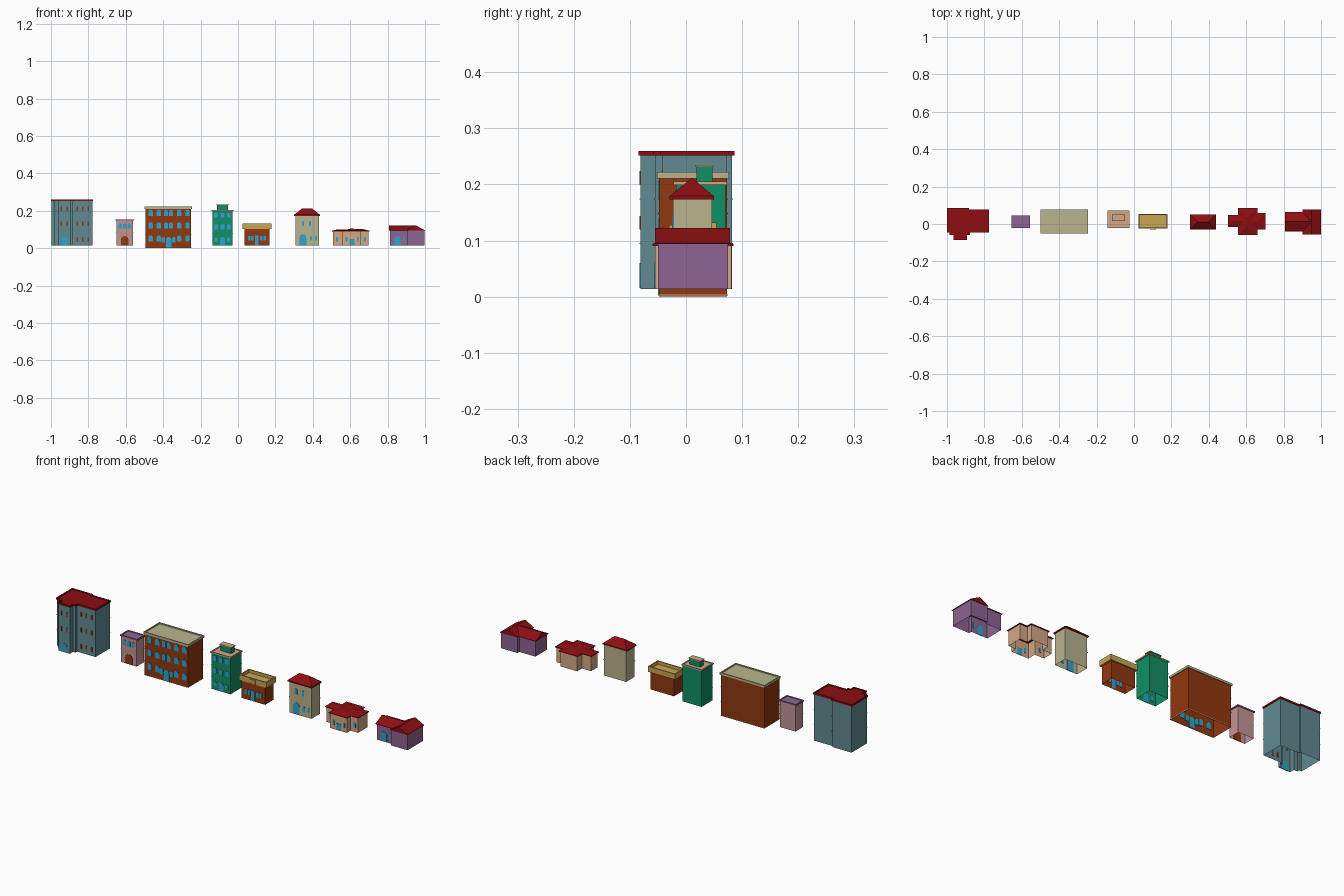
import bpy, bmesh, math

if "Cube" in bpy.data.objects:
    bpy.data.objects.remove(bpy.data.objects["Cube"])

def lin(c):
    c /= 255
    return c / 12.92 if c <= 0.04045 else ((c + 0.055) / 1.055) ** 2.4

COLOURS = {
    "slate_teal": (97, 138, 145), "roof_red": (142, 14, 18), "pale_pink": (196, 148, 148),
    "purple": (143, 100, 146), "brick_brown": (145, 56, 15), "khaki": (186, 180, 142),
    "green": (16, 144, 100), "tan": (211, 168, 134), "gold": (203, 166, 84),
    "window_blue": (45, 165, 208)}
MATS = {}
for n, c in COLOURS.items():
    m = bpy.data.materials.new(n)
    m.diffuse_color = (lin(c[0]), lin(c[1]), lin(c[2]), 1)
    m.use_nodes = True
    m.node_tree.nodes["Principled BSDF"].inputs["Base Color"].default_value = m.diffuse_color
    MATS[n] = m

def finish(name, bm, mat):
    bmesh.ops.recalc_face_normals(bm, faces=bm.faces)
    me = bpy.data.meshes.new(name)
    bm.to_mesh(me)
    bm.free()
    me.materials.append(MATS[mat])
    ob = bpy.data.objects.new(name, me)
    bpy.context.collection.objects.link(ob)
    return ob

def rect(x0, x1, y0, y1):
    return [(x0, y0), (x1, y0), (x1, y1), (x0, y1)]

def prism(name, pts, z0, z1, mat, caps=True, rim=0):
    """Upright prism; caps=False leaves bare walls, rim sinks the top behind a parapet."""
    bm = bmesh.new()
    lo = [bm.verts.new((x, y, z0)) for x, y in pts]
    hi = [bm.verts.new((x, y, z1)) for x, y in pts]
    n = len(pts)
    for i in range(n):
        bm.faces.new((lo[i], lo[(i + 1) % n], hi[(i + 1) % n], hi[i]))
    if caps:
        bm.faces.new(lo[::-1])
        top = bm.faces.new(hi)
        if rim:
            bm.normal_update()
            bmesh.ops.inset_region(bm, faces=[top], thickness=0.006, depth=0, use_even_offset=True)
            bm.normal_update()
            r = bmesh.ops.extrude_discrete_faces(bm, faces=[top])
            bmesh.ops.translate(bm, verts=r["faces"][0].verts, vec=(0, 0, -rim))
            bmesh.ops.remove_doubles(bm, verts=bm.verts, dist=1e-6)
    return finish(name, bm, mat)

def ridge_roof(name, x0, x1, y0, y1, z, h, inset, axis, eave=0.004):
    """Eave slab with a ridge along x or y; inset 0 is a gable, more is a hip."""
    bm = bmesh.new()
    lo = [bm.verts.new((x, y, z)) for x, y in rect(x0, x1, y0, y1)]
    hi = [bm.verts.new((x, y, z + eave)) for x, y in rect(x0, x1, y0, y1)]
    xm, ym = (x0 + x1) / 2, (y0 + y1) / 2
    if axis == "x":
        a, b = (x0 + inset, ym), (x1 - inset, ym)
        order = hi
    else:
        a, b = (xm, y0 + inset), (xm, y1 - inset)
        order = [hi[3], hi[0], hi[1], hi[2]]
        a, b = b, a
        order = [hi[1], hi[0], hi[3], hi[2]]
        a, b = b, a
        order = [hi[0], hi[3], hi[2], hi[1]]
    va, vb = bm.verts.new((*a, z + h)), bm.verts.new((*b, z + h))
    p, q, r, s = order
    bm.faces.new((p, q, vb, va))
    bm.faces.new((r, s, va, vb))
    bm.faces.new((q, r, vb))
    bm.faces.new((s, p, va))
    bm.faces.new(lo[::-1])
    for i in range(4):
        bm.faces.new((lo[i], lo[(i + 1) % 4], hi[(i + 1) % 4], hi[i]))
    return finish(name, bm, "roof_red")

def openings(name, y, items, mat="window_blue", arch=True):
    """Thin door and window plates straddling a front wall: (x centre, sill z, width, height)."""
    bm = bmesh.new()
    for x, z, w, h in items:
        r = w / 2
        out = [(x - r, z), (x + r, z)]
        if arch:
            rise = min(r, h * 0.35)
            out += [(x + r * math.cos(t), z + h - rise + rise * math.sin(t))
                    for t in [math.pi * k / 6 for k in range(7)]]
        else:
            out += [(x + r, z + h), (x - r, z + h)]
        f = [bm.verts.new((a, y - 0.002, b)) for a, b in out]
        g = [bm.verts.new((a, y + 0.002, b)) for a, b in out]
        bm.faces.new(f)
        bm.faces.new(g[::-1])
        for i in range(len(f)):
            j = (i + 1) % len(f)
            bm.faces.new((f[i], f[j], g[j], g[i]))
    return finish(name, bm, mat)

def ledges(name, pts, zs, mat, grow=0.002):
    """Thin floor bands around a footprint, scaled slightly outwards."""
    cx = (min(p[0] for p in pts) + max(p[0] for p in pts)) / 2
    cy = (min(p[1] for p in pts) + max(p[1] for p in pts)) / 2
    out = [(x + math.copysign(grow, x - cx), y + math.copysign(grow, y - cy)) for x, y in pts]
    for z in zs:
        prism(f"{name}_ledge", out, z - 0.001, z + 0.001, mat, caps=False)

# Tower block
def tower_plan(g):
    return [(-0.996 - g, -0.042 - g), (-0.982 - g, -0.042 - g), (-0.982 - g, -0.055 - g),
            (-0.962 - g, -0.055 - g), (-0.962 - g, -0.081 - g), (-0.896 + g, -0.081 - g),
            (-0.896 + g, -0.055 - g), (-0.882 + g, -0.055 - g), (-0.882 + g, -0.042 - g),
            (-0.778 + g, -0.042 - g), (-0.778 + g, 0.073 + g), (-0.887 + g, 0.073 + g),
            (-0.887 + g, 0.082 + g), (-0.996 - g, 0.082 + g)]
prism("tower_walls", tower_plan(0), 0.014, 0.252, "slate_teal", caps=False)
for z in (0.095, 0.174):
    prism("tower_ledge", tower_plan(0.002), z - 0.001, z + 0.001, "slate_teal", caps=False)
prism("tower_roof", tower_plan(0.004), 0.252, 0.26, "roof_red", rim=0.004)
openings("tower_door", -0.081, [(-0.929, 0.015, 0.034, 0.045)])
for z in (0.035, 0.12, 0.2):
    row = [(x, z, 0.008, 0.024) for x in (-0.86, -0.83, -0.80)]
    openings("tower_windows", -0.042, row, "brick_brown")
    if z > 0.1:
        openings("tower_bay_windows", -0.081, [(x, z, 0.008, 0.024) for x in (-0.945, -0.913)], "brick_brown")

# Small pink shop
plan = rect(-0.65, -0.562, -0.018, 0.042)
prism("shop_walls", plan, 0.014, 0.147, "pale_pink", caps=False)
ledges("shop", plan, [0.082], "pale_pink")
prism("shop_roof", rect(-0.655, -0.557, -0.021, 0.046), 0.147, 0.153, "purple", rim=0.003)
openings("shop_door", -0.018, [(-0.606, 0.015, 0.04, 0.05)], "brick_brown")
openings("shop_windows", -0.018, [(x, 0.106, 0.018, 0.028) for x in (-0.63, -0.606, -0.582)])

# Large brown apartment house
plan = rect(-0.495, -0.25, -0.048, 0.073)
prism("apartment_walls", plan, 0.0, 0.213, "brick_brown", caps=False)
ledges("apartment", plan, [0.075, 0.148], "brick_brown")
ledges("apartment_base", plan, [0.003], "tan")
prism("apartment_roof", rect(-0.5, -0.245, -0.052, 0.077), 0.211, 0.222, "khaki", rim=0.005)
cols = (-0.467, -0.423, -0.315, -0.27)
for z in (0.035, 0.105, 0.172):
    openings("apartment_windows", -0.048, [(x, z, 0.024, 0.034) for x in cols])
    if z > 0.1:
        openings("apartment_mid_windows", -0.048, [(x, z, 0.02, 0.034) for x in (-0.385, -0.358)])
openings("apartment_door", -0.048, [(-0.371, 0.004, 0.03, 0.056)])
openings("apartment_side_lights", -0.048, [(-0.399, 0.03, 0.02, 0.03), (-0.343, 0.03, 0.02, 0.03)])

# Green town house with roof hut
plan = rect(-0.137, -0.03, -0.018, 0.07)
prism("townhouse_walls", plan, 0.014, 0.2, "green", caps=False)
ledges("townhouse", plan, [0.078, 0.14], "green")
prism("townhouse_roof", rect(-0.142, -0.025, -0.022, 0.073), 0.199, 0.205, "tan", rim=0.003)
prism("roof_hut", rect(-0.113, -0.053, 0.019, 0.047), 0.2, 0.231, "green")
prism("roof_hut_cap", rect(-0.117, -0.049, 0.016, 0.05), 0.231, 0.235, "tan")
for z in (0.1, 0.163):
    openings("townhouse_windows", -0.018, [(x, z, 0.02, 0.026) for x in (-0.117, -0.083, -0.05)], arch=False)
openings("townhouse_door", -0.018, [(-0.083, 0.015, 0.028, 0.045), (-0.117, 0.034, 0.016, 0.024),
                                    (-0.05, 0.034, 0.016, 0.024)])

# Brown store with gold parapet
prism("store_walls", rect(0.035, 0.168, -0.02, 0.048), 0.014, 0.106, "brick_brown", caps=False)
prism("store_parapet", rect(0.024, 0.178, -0.025, 0.054), 0.104, 0.132, "gold", rim=0.016)
prism("store_front_panel", rect(0.085, 0.118, -0.03, -0.025), 0.108, 0.128, "gold")
openings("store_door", -0.02, [(0.1, 0.015, 0.02, 0.052)], arch=False)
openings("store_windows", -0.02, [(x, 0.04, 0.014, 0.026) for x in (0.06, 0.077, 0.124, 0.143)], arch=False)

# Khaki two-storey house with hip roof
plan = rect(0.307, 0.433, -0.023, 0.046)
prism("house_walls", plan, 0.014, 0.174, "khaki", caps=False)
ledges("house", plan, [0.095], "khaki")
ridge_roof("house_roof", 0.3, 0.438, -0.029, 0.05, 0.173, 0.039, 0.042, "x", 0.006)
openings("house_door", -0.023, [(0.347, 0.015, 0.036, 0.06)])
openings("house_windows", -0.023, [(0.39, 0.04, 0.012, 0.026), (0.417, 0.04, 0.01, 0.026),
                                   (0.347, 0.118, 0.012, 0.028), (0.385, 0.118, 0.012, 0.028)])

# Tan cottage with crossing wings
cottage = [(0.508, -0.01), (0.56, -0.01), (0.56, -0.055), (0.656, -0.055), (0.656, -0.025),
           (0.698, -0.025), (0.698, 0.053), (0.656, 0.053), (0.656, 0.081), (0.56, 0.081),
           (0.56, 0.043), (0.508, 0.043)]
prism("cottage_walls", cottage, 0.014, 0.091, "tan", caps=False)
ridge_roof("cottage_main_roof", 0.555, 0.661, -0.06, 0.085, 0.09, 0.016, 0.05, "y")
ridge_roof("cottage_left_roof", 0.503, 0.608, -0.015, 0.048, 0.09, 0.011, 0.03, "x")
ridge_roof("cottage_right_roof", 0.6, 0.702, -0.03, 0.058, 0.09, 0.014, 0.04, "x")
openings("cottage_door", -0.055, [(0.61, 0.015, 0.026, 0.034)], arch=False)
openings("cottage_windows", -0.055, [(0.58, 0.036, 0.01, 0.025), (0.64, 0.036, 0.01, 0.025)])
openings("cottage_left_window", -0.01, [(0.53, 0.036, 0.01, 0.025)])
openings("cottage_right_window", -0.025, [(0.68, 0.036, 0.01, 0.025)])

# Purple house with two gabled wings
purple = [(0.812, -0.035), (0.903, -0.035), (0.903, -0.05), (0.996, -0.05), (0.996, 0.075),
          (0.903, 0.075), (0.903, 0.06), (0.812, 0.06)]
prism("gable_house_walls", purple, 0.014, 0.096, "purple", caps=False)
ridge_roof("gable_house_right_roof", 0.9, 1.0, -0.055, 0.078, 0.094, 0.028, 0, "y", 0.002)
ridge_roof("gable_house_left_roof", 0.807, 0.95, -0.04, 0.065, 0.094, 0.0275, 0, "x", 0.002)
openings("gable_house_door", -0.035, [(0.853, 0.015, 0.032, 0.05)])
openings("gable_house_window", -0.035, [(0.889, 0.038, 0.008, 0.026)])
